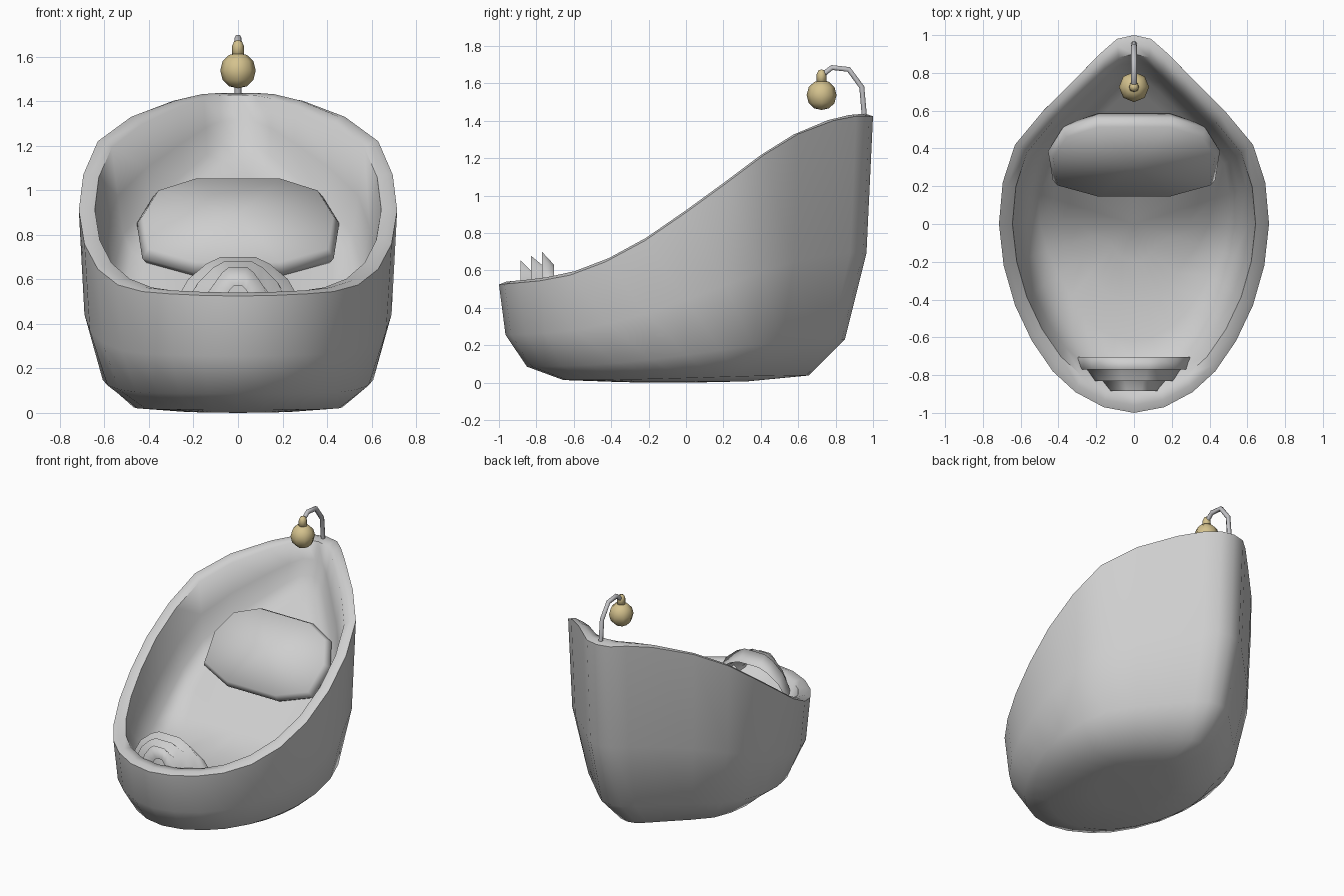
import bpy, bmesh, math
from mathutils import Vector

cube = bpy.data.objects.get("Cube")
if cube:
    bpy.data.objects.remove(cube, do_unlink=True)


def material(name, rgb):
    m = bpy.data.materials.new(name)
    m.use_nodes = True
    m.diffuse_color = (*rgb, 1)
    m.node_tree.nodes["Principled BSDF"].inputs["Base Color"].default_value = (*rgb, 1)
    return m


shell_grey = material("pale grey", (0.62, 0.62, 0.62))
rod_grey = material("rod grey", (0.54, 0.54, 0.56))
gold = material("soft gold", (0.66, 0.54, 0.27))


def finish(obj, mat, angle):
    obj.data.materials.append(mat)
    bpy.ops.object.select_all(action="DESELECT")
    obj.select_set(True)
    bpy.context.view_layer.objects.active = obj
    bpy.ops.object.shade_smooth_by_angle(angle=math.radians(angle))


def loft(name, rings, mat, angle=180, closed=True, start=None, end=None):
    """Skin a list of equal-length point rings, with optional end poles."""
    bm = bmesh.new()
    loops = [[bm.verts.new(p) for p in ring] for ring in rings]
    n = len(loops[0])
    for a, b in zip(loops, loops[1:]):
        for i in range(n if closed else n - 1):
            j = (i + 1) % n
            bm.faces.new((a[i], a[j], b[j], b[i]))
    for pole, loop in ((start, loops[0]), (end, loops[-1])):
        if pole is not None:
            v = bm.verts.new(pole)
            for i in range(n):
                bm.faces.new((loop[i], loop[(i + 1) % n], v))
    bmesh.ops.recalc_face_normals(bm, faces=bm.faces)
    mesh = bpy.data.meshes.new(name)
    bm.to_mesh(mesh)
    bm.free()
    obj = bpy.data.objects.new(name, mesh)
    bpy.context.collection.objects.link(obj)
    finish(obj, mat, angle)


def lookup(table, y):
    """Straight-line interpolation in a short table."""
    if y <= table[0][0]:
        return table[0][1]
    for (y0, z0), (y1, z1) in zip(table, table[1:]):
        if y <= y1:
            return z0 + (z1 - z0) * (y - y0) / (y1 - y0)
    return table[-1][1]


# Shell: pointed egg outline, rising rim, sloping couch inside
half = [(0, 1), (.09, .98), (.17, .91), (.29, .79), (.48, .6), (.63, .42), (.695, .22),
        (.715, 0), (.69, -.22), (.63, -.43), (.54, -.62), (.43, -.78),
        (.31, -.89), (.16, -.97), (0, -1)]
outline = half + [(-x, y) for x, y in half[-2:0:-1]]
rim = [(-1, .525), (-.78, .545), (-.62, .575), (-.42, .65), (-.2, .77), (0, .91),
       (.22, 1.07), (.42, 1.22), (.6, 1.33), (.78, 1.4), (.9, 1.425), (1, 1.425)]
couch = [(-.8, .35), (-.2, .35), (0, .43), (.4, .8), (.8, 1.17), (.9, 1.24)]


def outer_ring(s, k):
    return [(x * s, y * s, lookup(rim, y) * k) for x, y in outline]


def rim_ring(s, lift):
    return [(x * s, y * s, lookup(rim, y * s) + lift) for x, y in outline]


def bowl_ring(s, t):
    """Bowl-like wall at the foot, turning steeper toward the head."""
    ring = []
    for x, y in outline:
        k = s + (.87 - s) * .6 * min(1, max(0, y + .5))
        top, low = lookup(rim, y * .9), lookup(couch, y * k)
        ring.append((x * k, y * k, top + (low - top) * t))
    return ring


rings = [outer_ring(s, k) for s, k in
         ((.33, .005), (.655, .027), (.85, .163), (.965, .487), (1, 1))]
rings += [rim_ring(.96, .012), rim_ring(.9, .004)]
rings += [bowl_ring(s, t) for s, t in
          ((.84, .5), (.75, .87), (.62, 1), (.42, 1), (.2, 1))]
loft("shell", rings, shell_grey, 60, start=(0, 0, 0), end=(0, 0, lookup(couch, 0)))

# Pillow: rounded slab leaning on the couch
right = [(.2, .28), (.38, .2), (.455, .03), (.43, -.19), (.2, -.28)]
pillow_outline = right + [(-u, v) for u, v in reversed(right)]
centre = Vector((0, .365, .83))
along = Vector((0, .7, .714))
normal = Vector((0, -.714, .7))


def pillow_ring(s, h):
    return [Vector((u * s, 0, 0)) + centre + along * v * s + normal * h
            for u, v in pillow_outline]


loft("pillow", [pillow_ring(s, h) for s, h in ((.94, .05), (1, 0), (.94, -.05))],
     shell_grey, start=centre + normal * .08, end=centre - normal * .075)

# Foot ornament: stepped arches in a row
arch_half = [(1, 0), (.84, .43), (.71, .67), (.45, .9), (.25, 1)]
arch = arch_half + [(-u, v) for u, v in reversed(arch_half)]
base = .4
steps = [(-.885, .08, .57), (-.885, .16, .655), (-.83, .2, .6), (-.83, .25, .68),
         (-.77, .28, .63), (-.77, .315, .7), (-.705, .32, .63)]
loft("foot_arches", [[(u * w, y, base + v * (top - base)) for u, v in arch]
                     for y, w, top in steps], shell_grey, closed=False)


# Hanging bauble: lathed ball and its rounded neck
def lathe(name, profile, low, high):
    spokes = [(math.cos(i * math.tau / 8), math.sin(i * math.tau / 8)) for i in range(8)]
    loft(name, [[(r * c, .725 + r * s, z) for c, s in spokes] for r, z in profile],
         gold, start=(0, .725, low), end=(0, .725, high))


lathe("bauble", [(.04, 1.467), (.069, 1.495), (.08, 1.538), (.069, 1.58), (.04, 1.608)],
      1.458, 1.618)
lathe("bauble_neck", [(.028, 1.6), (.026, 1.65), (.017, 1.67)], 1.6, 1.675)

# Bent rod that carries the bauble
path = [(.955, 1.41), (.94, 1.58), (.87, 1.675), (.78, 1.685), (.735, 1.65)]
curve = bpy.data.curves.new("rod", "CURVE")
curve.dimensions = "3D"
curve.bevel_depth = .016
curve.bevel_resolution = 1
curve.use_fill_caps = True
spline = curve.splines.new("POLY")
spline.points.add(len(path) - 1)
for point, (y, z) in zip(spline.points, path):
    point.co = (0, y, z, 1)
rod = bpy.data.objects.new("rod", curve)
bpy.context.collection.objects.link(rod)
bpy.ops.object.select_all(action="DESELECT")
rod.select_set(True)
bpy.context.view_layer.objects.active = rod
bpy.ops.object.convert(target="MESH")
finish(bpy.context.view_layer.objects.active, rod_grey, 180)
